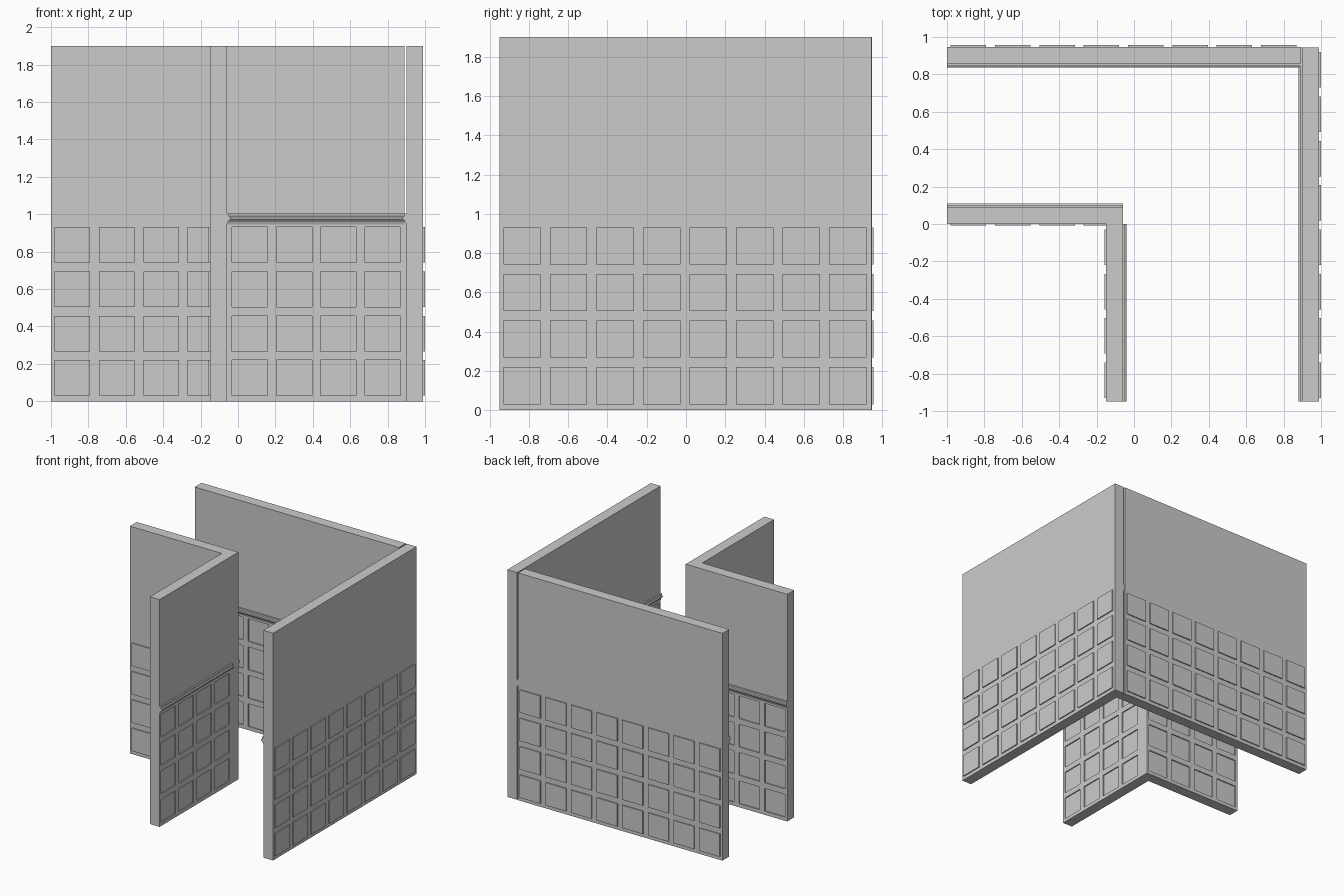
import bpy, bmesh
from mathutils import Vector

if "Cube" in bpy.data.objects:
    bpy.data.objects.remove(bpy.data.objects["Cube"])

H, T = 1.9, 0.09           # wall height and thickness
PITCH, SIZE = 0.237, 0.19  # panel spacing and panel size
DEPTH = 0.009              # panel relief


def finish(bm, name):
    bmesh.ops.remove_doubles(bm, verts=bm.verts, dist=1e-5)
    bmesh.ops.recalc_face_normals(bm, faces=bm.faces)
    me = bpy.data.meshes.new(name)
    bm.to_mesh(me)
    bm.free()
    ob = bpy.data.objects.new(name, me)
    bpy.context.collection.objects.link(ob)
    return ob


def panel_wall(name, start, along, inward, length, count):
    """Wall with panels raised on the outside and sunk on the inside, plus a rail."""
    o, u, n = Vector(start), Vector(along), Vector(inward)

    def at(a, d, z):
        return o + u * a + n * d + Vector((0, 0, z))

    us, zs = [0.0], [0.0]
    for i in range(count):
        us += [0.02 + i * PITCH, 0.02 + i * PITCH + SIZE]
    for i in range(4):
        zs += [0.03 + i * PITCH, 0.03 + i * PITCH + SIZE]
    us.append(length)
    zs.append(H)

    bm = bmesh.new()
    sheets = []
    for d in (0, T):
        sheets.append([[bm.verts.new(at(a, d, z)) for z in zs] for a in us])
    nu, nz = len(us), len(zs)
    panels = []
    for g in sheets:
        for i in range(nu - 1):
            for j in range(nz - 1):
                f = bm.faces.new((g[i][j], g[i + 1][j], g[i + 1][j + 1], g[i][j + 1]))
                if i % 2 and j % 2:
                    panels.append(f)
    # ends, top and bottom
    a, b = sheets
    for i in (0, nu - 1):
        for j in range(nz - 1):
            bm.faces.new((a[i][j], a[i][j + 1], b[i][j + 1], b[i][j]))
    for j in (0, nz - 1):
        for i in range(nu - 1):
            bm.faces.new((a[i][j], a[i + 1][j], b[i + 1][j], b[i][j]))
    # push every panel towards the outside
    res = bmesh.ops.extrude_discrete_faces(bm, faces=panels)
    for f in res["faces"]:
        bmesh.ops.translate(bm, verts=f.verts, vec=-n * DEPTH)
    finish(bm, name)

    # moulded chair rail on the inner face
    profile = [(-0.01, 0.94), (0.0, 0.945), (0.006, 0.96), (0.02, 0.975),
               (0.02, 0.985), (0.012, 0.99), (0.012, 1.005), (-0.01, 1.005)]
    bm = bmesh.new()
    r0 = [bm.verts.new(at(0, T + d, z)) for d, z in profile]
    r1 = [bm.verts.new(at(length, T + d, z)) for d, z in profile]
    k = len(profile)
    for i in range(k):
        m = (i + 1) % k
        bm.faces.new((r0[i], r0[m], r1[m], r1[i]))
    bm.faces.new(r0)
    bm.faces.new(r1)
    finish(bm, name + "_rail")


# Outer corner of the corridor
panel_wall("back_wall", (-1, 0.947, 0), (1, 0, 0), (0, -1, 0), 1.89, 8)
panel_wall("right_wall", (0.99, -0.95, 0), (0, 1, 0), (-1, 0, 0), 1.895, 8)

# Inner corner of the corridor
panel_wall("inner_left_wall", (-1, 0, 0), (1, 0, 0), (0, 1, 0), 0.94, 4)
panel_wall("inner_front_wall", (-0.15, -0.95, 0), (0, 1, 0), (1, 0, 0), 0.95, 4)

# Filler strip closing the lower part of the outer corner seam
bm = bmesh.new()
bmesh.ops.create_cube(bm, size=1)
bmesh.ops.scale(bm, verts=bm.verts, vec=(0.01, 0.08, 1.0))
bmesh.ops.translate(bm, verts=bm.verts, vec=(0.895, 0.897, 0.5))
finish(bm, "corner_filler")
